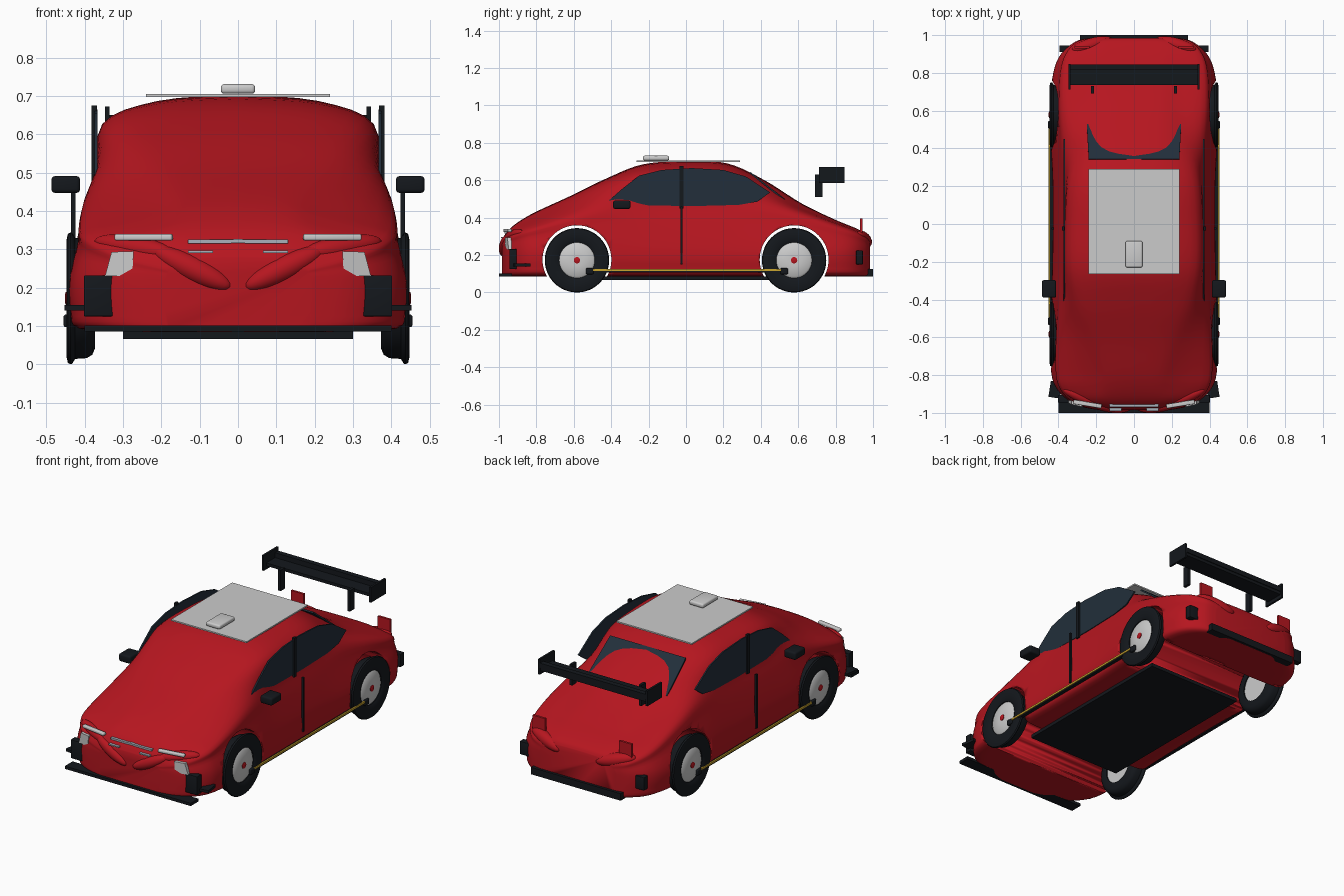
import bpy, bmesh, math
from mathutils import Matrix, Vector

if "Cube" in bpy.data.objects:
    bpy.data.objects.remove(bpy.data.objects["Cube"])


def material(name, r, g, b):
    m = bpy.data.materials.new(name)
    m.diffuse_color = (r, g, b, 1)
    m.use_nodes = True
    m.node_tree.nodes["Principled BSDF"].inputs["Base Color"].default_value = m.diffuse_color
    return m


RED = material("red_paint", .47, .008, .014)
BLACK = material("black_trim", .007, .009, .012)
GLASS = material("dark_glass", .016, .028, .043)
WHITE = material("pale_grey", .95, .95, .96)
SILVER = material("silver", .4, .44, .5)
GOLD = material("gold", .6, .38, .03)


def finish(bm, name, mat, mirror=False, angle=40):
    bmesh.ops.recalc_face_normals(bm, faces=bm.faces)
    me = bpy.data.meshes.new(name)
    bm.to_mesh(me)
    bm.free()
    me.materials.append(mat)
    ob = bpy.data.objects.new(name, me)
    bpy.context.collection.objects.link(ob)
    bpy.ops.object.select_all(action='DESELECT')
    bpy.context.view_layer.objects.active = ob
    ob.select_set(True)
    bpy.ops.object.shade_smooth_by_angle(angle=math.radians(angle))
    if mirror:
        ob.modifiers.new("mirror", 'MIRROR')
    return ob


def box(name, mat, x, y, z, mirror=False, bevel=0, turn=0):
    """Box from (min, max) ranges, optionally rounded and turned about z."""
    bm = bmesh.new()
    c = Vector((sum(x), sum(y), sum(z))) / 2
    size = (x[1] - x[0], y[1] - y[0], z[1] - z[0], 1)
    bmesh.ops.create_cube(bm, size=1, matrix=Matrix.Translation(c) @ Matrix.Rotation(turn, 4, 'Z') @ Matrix.Diagonal(size))
    if bevel:
        bmesh.ops.bevel(bm, geom=bm.edges[:], offset=bevel, segments=3, profile=.5, affect='EDGES')
    return finish(bm, name, mat, mirror)


def plate(name, mat, pts, depth, mirror=False):
    """Polygon thickened by a depth vector."""
    bm = bmesh.new()
    a = [bm.verts.new(p) for p in pts]
    b = [bm.verts.new(Vector(p) + Vector(depth)) for p in pts]
    bm.faces.new(a)
    bm.faces.new(b)
    for k in range(len(a)):
        bm.faces.new((a[k], a[k - 1], b[k - 1], b[k]))
    return finish(bm, name, mat, mirror)


def spline(pts, n):
    """Catmull-Rom resampling, n steps per span."""
    out = []
    for i in range(len(pts) - 1):
        p0, p1, p2, p3 = (pts[min(max(i + k, 0), len(pts) - 1)] for k in (-1, 0, 1, 2))
        for s in range(n):
            t = s / n
            out.append(tuple(.5 * (2 * b + (c - a) * t + (2 * a - 5 * b + 4 * c - d) * t * t
                                   + (3 * b - a - 3 * c + d) * t ** 3)
                             for a, b, c, d in zip(p0, p1, p2, p3)))
    return out + [pts[-1]]


def lathe(name, mat, profile, y, z, steps=48):
    """Profile of (x, radius) spun about a wheel axle, mirrored to both sides."""
    bm = bmesh.new()
    rings = [[bm.verts.new((x, y + r * math.cos(a), z + r * math.sin(a)))
              for a in (2 * math.pi * k / steps for k in range(steps))] for x, r in profile]
    for a, b in zip(rings, rings[1:]):
        for k in range(steps):
            bm.faces.new((a[k], a[k - 1], b[k - 1], b[k]))
    bmesh.ops.remove_doubles(bm, verts=bm.verts, dist=1e-5)
    return finish(bm, name, mat, True)


# Body shell: y, side width, belt width, belt height, roof-edge width, roof-edge height, top height
STATIONS = [
    (-.985, .19, .18, .25, .10, .272, .278),
    (-.965, .285, .265, .275, .16, .306, .314),
    (-.925, .36, .335, .305, .20, .343, .356),
    (-.86, .415, .38, .335, .21, .378, .40),
    (-.78, .437, .395, .36, .215, .415, .442),
    (-.62, .445, .395, .41, .25, .485, .515),
    (-.42, .437, .387, .465, .31, .57, .612),
    (-.23, .43, .372, .48, .35, .62, .685),
    (0, .427, .366, .48, .352, .625, .702),
    (.22, .428, .366, .48, .335, .61, .69),
    (.42, .437, .368, .47, .28, .545, .60),
    (.62, .443, .375, .42, .24, .45, .475),
    (.80, .425, .37, .36, .22, .378, .388),
    (.90, .385, .345, .325, .20, .342, .347),
    (.965, .31, .29, .29, .17, .31, .315),
    (.985, .24, .22, .265, .14, .285, .29),
]
BOTTOM = .085
bm = bmesh.new()
rings = []
for y, w, wb, zb, wr, zr, zt in spline(STATIONS, 5):
    half = spline([(0, BOTTOM), (.6 * w, BOTTOM), (.94 * w, BOTTOM + .008), (.995 * w, .14), (w, .22),
                   (.45 * w + .55 * wb, .4 * .22 + .6 * zb), (wb, zb), (wr, zr),
                   (.6 * wr, zr + .8 * (zt - zr)), (0, zt)], 4)
    loop = half + [(-x, z) for x, z in half[-2:0:-1]]
    rings.append([bm.verts.new((x, y, z)) for x, z in loop])
for a, b in zip(rings, rings[1:]):
    for k in range(len(a)):
        bm.faces.new((a[k], a[k - 1], b[k - 1], b[k]))
bm.faces.new(rings[0])
bm.faces.new(rings[-1])
body = finish(bm, "body_shell", RED, angle=45)

# Wheel-arch openings and wheels
for end, y in (("front", -.583), ("rear", .578)):
    cut = bmesh.new()
    bmesh.ops.create_cone(cut, cap_ends=True, segments=64, radius1=.184, radius2=.184, depth=1.4,
                          matrix=Matrix.Translation((0, y, .175)) @ Matrix.Rotation(math.pi / 2, 4, 'Y'))
    cutter = finish(cut, end + "_arch_cutter", RED)
    cutter.hide_render = True
    cutter.hide_viewport = True
    mod = body.modifiers.new(end + "_arch", 'BOOLEAN')
    mod.operation, mod.solver, mod.object = 'DIFFERENCE', 'EXACT', cutter
    lathe(end + "_tyre", BLACK, [(.373, .095), (.373, .13), (.38, .147), (.395, .156), (.425, .158), (.432, .17),
                                 (.437, .172), (.444, .168), (.448, .15), (.448, .11), (.44, .095), (.373, .095)], y, .172)
    lathe(end + "_wheel_disc", WHITE, [(.38, 0), (.38, .095), (.435, .095), (.443, .085), (.446, .03), (.446, 0)], y, .172)
    lathe(end + "_hub_cap", RED, [(.44, .017), (.449, .017), (.452, .01), (.452, 0)], y, .172, 20)

# Flat side windows, pillars, door seams and rear window
outline = [(-.42, .485), (-.34, .555), (-.25, .625), (-.13, .655), (.03, .665), (.2, .655), (.32, .62),
           (.45, .535), (.38, .485), (.28, .468), (.05, .462), (-.2, .465), (-.38, .47)]
plate("side_windows", GLASS, [(.366, y, z) for y, z in outline], (.008, 0, 0), True)
box("window_pillars", BLACK, (.368, .382), (-.035, -.013), (.45, .675), True)
box("door_seams", BLACK, (.424, .436), (-.03, -.018), (.15, .46), True)
plate("rear_window", GLASS, [(-.24, .345, .644), (.24, .345, .644), (.25, .53, .498), (-.25, .53, .498)], (0, -.004, -.008))

# Roof panel and vent, mirrors
box("roof_panel", WHITE, (-.24, .24), (-.265, .29), (.697, .705))
box("roof_vent", WHITE, (-.045, .045), (-.23, -.09), (.706, .731), bevel=.009)
box("side_mirrors", BLACK, (.412, .487), (-.39, -.297), (.447, .491), True, .01)

# Rear wing
box("wing_blade", BLACK, (-.335, .335), (.735, .84), (.605, .622))
box("wing_flap", BLACK, (-.335, .335), (.815, .845), (.622, .65))
box("wing_end_plates", BLACK, (.335, .347), (.712, .847), (.585, .672), True)
box("wing_supports", BLACK, (.212, .228), (.69, .73), (.51, .63), True)

# Nose fittings
box("front_splitter", BLACK, (-.40, .40), (-1, -.93), (.085, .101))
box("canards", BLACK, (.385, .447), (-.92, -.835), (.14, .155), True, turn=.15)
box("front_ducts", BLACK, (.325, .402), (-.945, -.905), (.125, .232), True, .003)
plate("headlamps", WHITE, [(.272, -.968, .295), (.33, -.955, .293), (.347, -.948, .23), (.31, -.957, .23), (.275, -.968, .25)],
      (0, .03, 0), True)
box("lamp_bars", WHITE, (.17, .322), (-.965, -.942), (.323, .34), True, .005, .16)
plate("grille_bar", SILVER, [(0, -.97, .317), (.03, -.97, .315), (.13, -.97, .315), (.13, -.97, .325), (.03, -.97, .325),
                             (0, -.97, .327)], (0, .025, 0), True)
box("grille_slats", SILVER, (.065, .13), (-.99, -.965), (.29, .297), True)

# Sculpted lumps on nose and tail
for name, at, tilt, yaw, r in (("nose_contours", (.12, -.965, .25), -.45, .12, .034),
                               ("nose_fenders", (.27, -.92, .305), -.15, .4, .03),
                               ("tail_contours", (.22, .95, .285), -.25, -.25, .036)):
    bm = bmesh.new()
    bmesh.ops.create_uvsphere(bm, u_segments=24, v_segments=12, radius=1,
                              matrix=Matrix.Translation(at) @ Matrix.Rotation(yaw, 4, 'Z')
                              @ Matrix.Rotation(tilt, 4, 'Y') @ Matrix.Diagonal((.115, r, r, 1)))
    finish(bm, name, RED, True)

# Tail fittings
box("tail_lamps", RED, (.235, .315), (.93, .943), (.305, .395), True)
box("rear_bumper", BLACK, (-.285, .285), (.955, 1), (.085, .125))
box("rear_ducts", BLACK, (.335, .395), (.91, .945), (.15, .225), True, .003)

# Underbody plate and side skirts
box("underbody", BLACK, (-.30, .30), (-.51, .51), (.066, .086))
box("side_skirts", BLACK, (.43, .448), (-.51, .52), (.108, .118), True)
box("skirt_stripes", GOLD, (.444, .453), (-.50, .51), (.115, .126), True)
for end, y in (("front", -.515), ("rear", .525)):
    box(end + "_skirt_mounts", BLACK, (.435, .455), (y - .02, y + .02), (.097, .13), True, .006)
